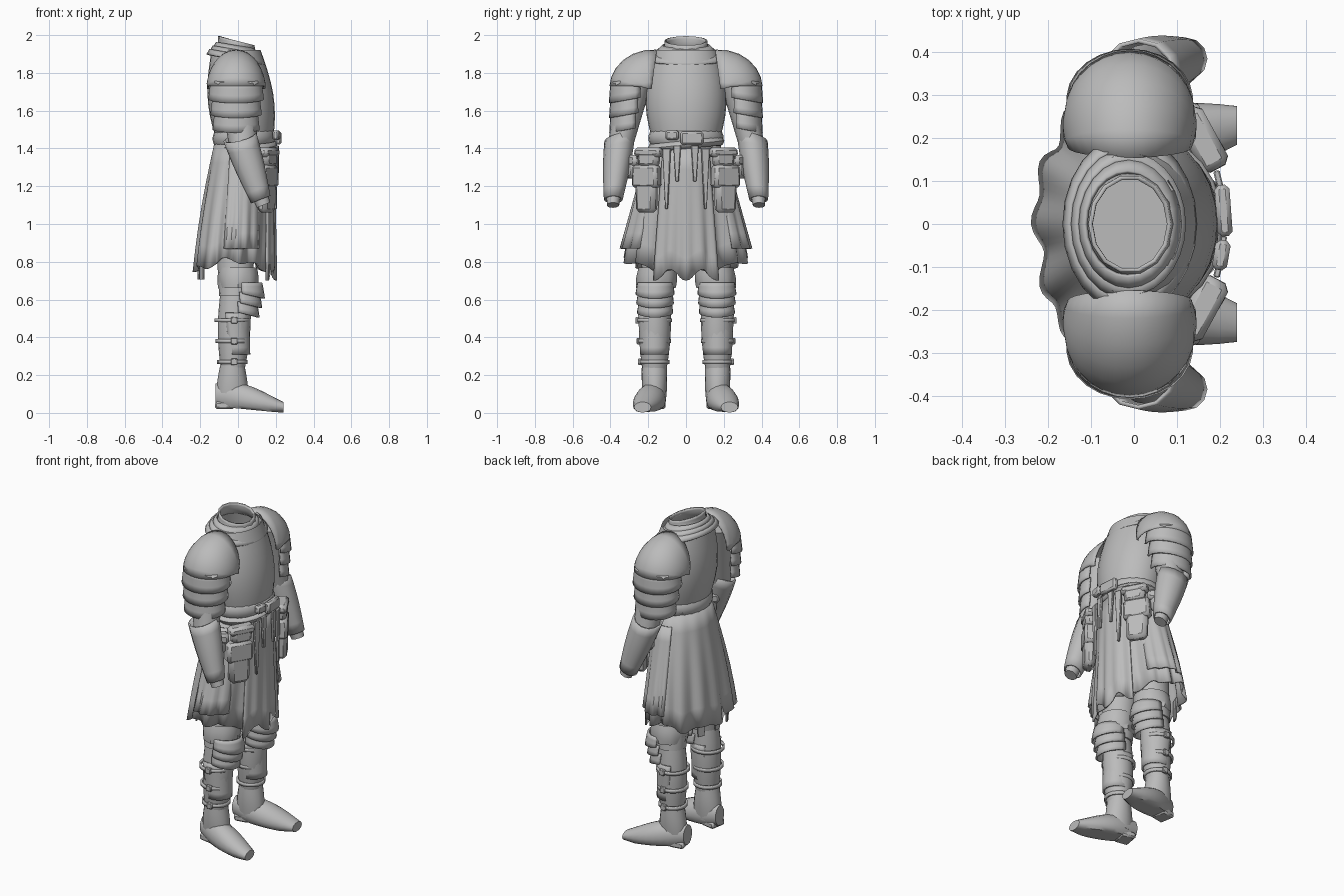
import bpy, bmesh
from math import sin, cos, radians, pi
from mathutils import Vector, Matrix

cube = bpy.data.objects.get("Cube")
if cube:
    bpy.data.objects.remove(cube, do_unlink=True)

GREY = (.5, .5, .5, 1)
SHEET = .01
material = bpy.data.materials.new("plain grey")
material.use_nodes = True
material.diffuse_color = GREY
material.node_tree.nodes["Principled BSDF"].inputs["Base Color"].default_value = GREY


def finish(bm, name, paired, thickness):
    """Turn a bmesh into a shaded object, with its twin across the body if paired."""
    bmesh.ops.recalc_face_normals(bm, faces=bm.faces)
    mesh = bpy.data.meshes.new(name)
    bm.to_mesh(mesh)
    bm.free()
    mesh.materials.append(material)
    part = bpy.data.objects.new(name, mesh)
    bpy.context.collection.objects.link(part)
    bpy.ops.object.select_all(action='DESELECT')
    bpy.context.view_layer.objects.active = part
    part.select_set(True)
    bpy.ops.object.shade_smooth_by_angle(angle=radians(40))
    if thickness:
        solid = part.modifiers.new("thickness", 'SOLIDIFY')
        solid.thickness = thickness
        solid.offset = 0
    if paired:
        mirror = part.modifiers.new("mirror", 'MIRROR')
        mirror.use_axis = (False, True, False)


def tube(name, start, end, size, end_size=None, swell=0, lean=(0, 0), roll=(0, 0),
         arc=None, sides=16, steps=6, pleats=0, depth=0, hem=None, heel=None,
         closed=False, paired=False, thickness=0):
    """Sweep an ellipse from start to end. Lean tips it about y and roll about x;
    arc keeps only part of the turn; pleats and hem grow towards the end."""
    bm = bmesh.new()
    start, end = Vector(start), Vector(end)
    size = Vector(size)
    end_size = Vector(end_size or size)
    first, last = arc or (0, 360)
    count = sides + 1 if arc else sides
    loops = []
    for step in range(steps + 1):
        t = step / steps
        centre = start.lerp(end, t)
        rx, ry = size.lerp(end_size, t) * (1 + swell * sin(pi * t))
        tip = radians(lean[0] + (lean[1] - lean[0]) * t)
        tilt = radians(roll[0] + (roll[1] - roll[0]) * t)
        u = Vector((cos(tip), 0, sin(tip)))
        v = Vector((0, cos(tilt), sin(tilt)))
        loop = []
        for side in range(count):
            a = radians(first + (last - first) * side / sides)
            fold = 1 + depth * t * (cos(pleats * a) + sin(pleats * a / 2) / 2)
            point = centre + (u * rx * cos(a) + v * ry * sin(a)) * fold
            if hem:
                point.z += hem(a) * t * t
            if heel is not None:
                point.z = max(point.z, heel * (1 - t))
            loop.append(bm.verts.new(point))
        loops.append(loop)
    for low, high in zip(loops, loops[1:]):
        for side in range(sides):
            after = (side + 1) % count
            bm.faces.new((low[side], low[after], high[after], high[side]))
    if closed:
        bm.faces.new(loops[0])
        bm.faces.new(loops[-1])
    finish(bm, name, paired, thickness)


def block(name, centre, size, turn=0, taper=1, bevel=SHEET, paired=False):
    """Bevelled box, narrowed towards its bottom and turned about z."""
    bm = bmesh.new()
    bmesh.ops.create_cube(bm, size=1)
    for vert in bm.verts:
        if vert.co.z < 0:
            vert.co.y *= taper
    place = Matrix.Translation(centre) @ Matrix.Rotation(radians(turn), 4, 'Z')
    bmesh.ops.transform(bm, matrix=place @ Matrix.Diagonal((*size, 1)), verts=bm.verts)
    bmesh.ops.bevel(bm, geom=bm.edges[:], offset=bevel, segments=1, affect='EDGES')
    finish(bm, name, paired, 0)


def hang(name, angle, height, size, **options):
    """Hang a block on the ellipse around the hips."""
    a = radians(angle)
    turn = angle * .7 if angle < 90 else angle
    block(name, (.21 * cos(a), .3 * sin(a), height), size, turn=turn, **options)


# Breastplate and backplate, with the hips closing them below
tube("cuirass", (.04, 0, 1.4), (-.01, 0, 1.92), (.14, .165), (.13, .165),
     swell=.3, sides=28, steps=9)
tube("hips", (.03, 0, 1.42), (0, 0, .95), (.13, .16), (.13, .22), sides=20, closed=True)

# Overlapping neck bands and the open collar, higher at the back
for level in range(3):
    height = 1.87 + level * .022
    inset = level * .018
    tube(f"neck_band_{level}", (-.01, 0, height), (-.015, 0, height + .03),
         (.155 - inset, .205 - inset * 1.5), (.135 - inset, .175 - inset * 1.5),
         lean=(-10, -10), sides=24, steps=2, thickness=SHEET)
tube("collar", (0, 0, 1.89), (-.01, 0, 1.97), (.125, .145), (.095, .11),
     swell=-.08, lean=(-15, -15), sides=14, thickness=SHEET)

# Shoulder dome fanning outwards and down, then its lower plates
tube("pauldron", (-.01, .18, 1.74), (-.01, .26, 1.73), (.14, .18), (.145, .14),
     swell=.06, roll=(98, 0), arc=(-8, 188), paired=True, thickness=SHEET)
for level in range(3):
    across, height = .29 + level * .008, 1.76 - level * .08
    size = Vector((.13, .105)) * (1 - level * .08)
    tube(f"shoulder_plate_{level}", (-.01, across, height), (-.01, across, height - .1),
         size, size * 1.1, roll=(-4, -10), arc=(-25, 205), steps=3, paired=True,
         thickness=SHEET)

# Sleeve, bracer, bracer straps and glove stub
tube("sleeve", (-.01, .26, 1.8), (.03, .355, 1.38), (.11, .095), (.07, .065),
     closed=True, paired=True)
elbow, wrist = Vector((.01, .35, 1.46)), Vector((.12, .385, 1.13))
wide, narrow = Vector((.085, .08)), Vector((.05, .045))
tube("bracer", elbow, wrist, wide, narrow, swell=.08, lean=(14, 22), roll=(-15, 0),
     sides=12, paired=True, thickness=SHEET)
tube("wrist_stub", (.11, .38, 1.17), (.135, .387, 1.1), (.045, .042), (.038, .034),
     lean=(22, 22), sides=10, closed=True, paired=True)

# Belt, slanted sash, buckle and knot
tube("belt", (.03, 0, 1.415), (.035, 0, 1.495), (.15, .18), swell=.08,
     sides=24, thickness=SHEET)
tube("sash", (.04, 0, 1.4), (.04, 0, 1.44), (.155, .19), swell=.05, roll=(6, 6),
     sides=24, steps=2, thickness=SHEET)
hang("buckle", 6, 1.455, (.035, .12, .07))
hang("sash_knot", -14, 1.47, (.035, .07, .05))

# Pleated skirt, front cloth and overlapping hip cloth
tube("skirt", (.02, 0, 1.43), (-.035, 0, .79), (.14, .175), (.19, .315), swell=.06,
     sides=112, pleats=14, depth=.055, thickness=SHEET,
     hem=lambda a: .05 * sin(a) ** 4 + .015 * cos(7 * a) - .03)
tube("front_cloth", (.04, 0, 1.4), (0, 0, .73), (.15, .18), (.195, .25),
     arc=(-42, 42), sides=24, pleats=18, depth=.04, thickness=SHEET,
     hem=lambda a: -.03 * cos(9 * a))
tube("hip_cloth", (.01, .02, 1.36), (-.01, .02, .87), (.14, .19), (.165, .32),
     arc=(45, 112), pleats=20, depth=.025, paired=True, thickness=SHEET)
for side in (-1, 0, 1):
    hang(f"rear_tail_{side + 1}", 180 + 25 * side, .77, (SHEET, .06, .13), taper=.7, bevel=.002)

# Pouches with flaps, and pointed tabs
for name, angle, height, size in (("upper_pouch", 41, 1.35, (.06, .13, .1)),
                                  ("lower_pouch", 44, 1.18, (.06, .13, .24)),
                                  ("side_pouch", 74, 1.3, (.06, .11, .12))):
    hang(name, angle, height, size, taper=.9, bevel=.02, paired=True)
    flap = (size[0] + SHEET, size[1] + .02, size[2] * .5)
    hang(name + "_flap", angle, height + size[2] * .3, flap, taper=1.05, bevel=.015, paired=True)
hang("long_tab", 20, 1.24, (.015, .045, .32), taper=.3, bevel=.003, paired=True)
hang("short_tab", 9, 1.32, (.015, .04, .19), taper=.4, bevel=.003, paired=True)

# Thigh, bunched breeches and calf
knee, ankle = Vector((-.015, .162, .62)), Vector((-.03, .168, .16))
tube("thigh", (-.01, .12, 1), knee, (.11, .1), (.085, .085), closed=True, paired=True)
tube("breeches", (0, .15, .77), (0, .16, .66), (.1, .1), swell=.06, sides=20,
     pleats=8, depth=.05, paired=True)
tube("calf", knee, ankle, (.08, .076), (.052, .054), swell=.27, closed=True, paired=True)

# Pointed knee plates overlapping downwards
for level in range(3):
    height, size = .69 - level * .05, Vector((.098, .09)) * (1 - level * .04)
    tube(f"knee_plate_{level}", (.025 - level * SHEET, .162, height),
         (.03 - level * SHEET, .164, height - .06), size, size * 1.1,
         arc=(-95, 95), sides=12, steps=3, hem=lambda a: -.025 * cos(a),
         paired=True, thickness=SHEET)

# Shin guard with straps and outer buckles
tube("shin_guard", (-.03, .166, .53), (-.012, .168, .31), (.086, .083), (.072, .07),
     arc=(-115, 115), paired=True, thickness=SHEET)
for level in range(3):
    height, radius = .5 - level * .11, .09 - level * .007
    tube(f"shin_strap_{level}", (-.03, .168, height), (-.03, .168, height - .02),
         (radius, radius), steps=1, paired=True, thickness=SHEET)
    block(f"strap_buckle_{level}", (-.02, .168 + radius, height - SHEET),
          (.035, .02, .035), bevel=.004, paired=True)

# Boots, toes turned slightly outwards, soles rising to the heel
tube("boot_shaft", (-.03, .168, .25), (-.03, .165, .06), (.065, .066), (.085, .058),
     swell=.08, closed=True, paired=True)
tube("boot_foot", (-.12, .155, .095), (.24, .23, .03), (.06, .042), (.028, .045),
     swell=.85, lean=(90, 90), heel=.035, steps=9, closed=True, paired=True)
block("boot_heel", (-.07, .163, .04), (.09, .1, .04), turn=10, paired=True)
